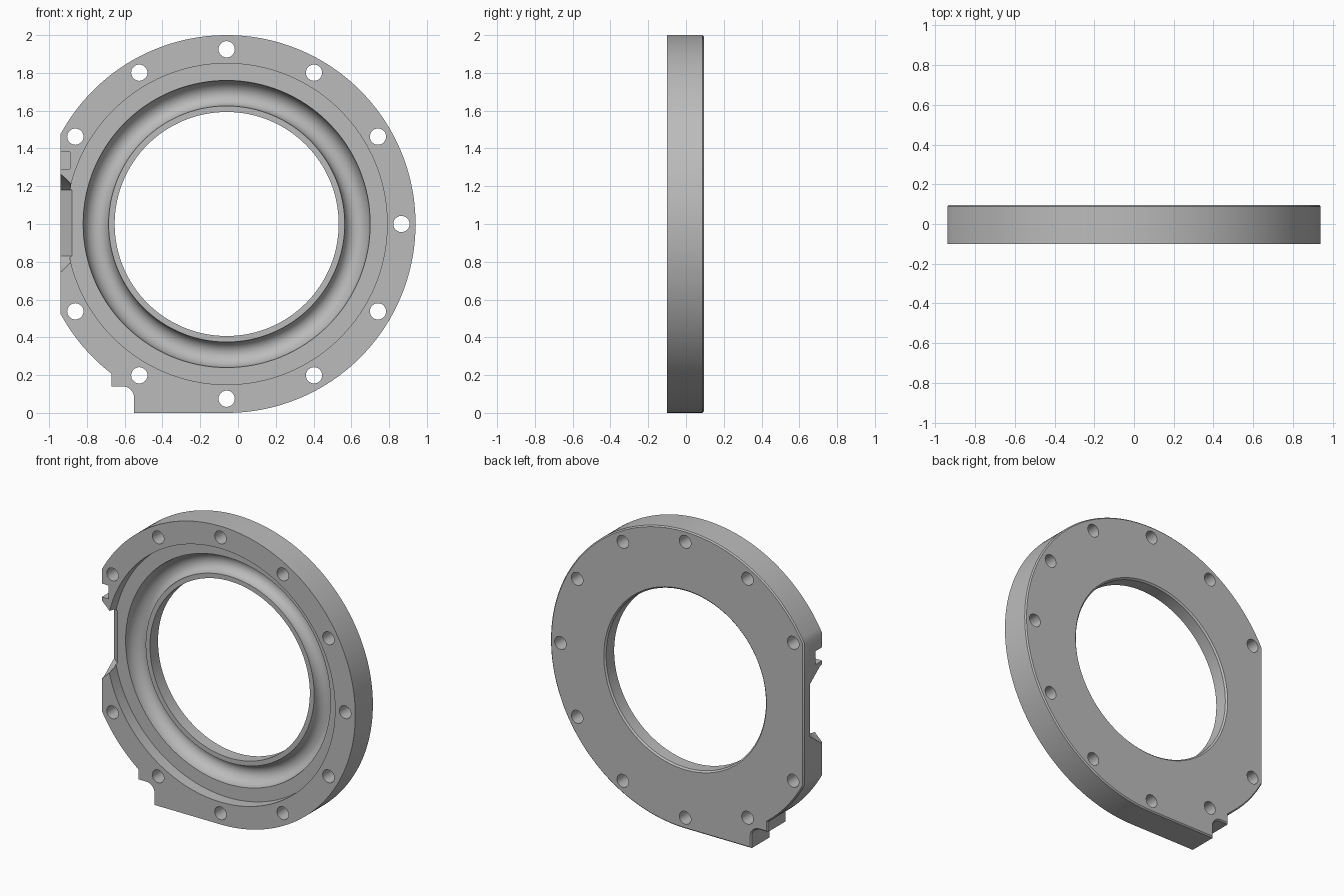
import bpy, bmesh, math
from mathutils import Matrix, Vector

cube = bpy.data.objects.get("Cube")
if cube:
    bpy.data.objects.remove(cube, do_unlink=True)

CX, CZ = -0.06, 1.0            # ring centre
FRONT, BACK = -0.10, 0.095     # plate faces
FLAT_X = -0.94                 # flat on the side

metal = bpy.data.materials.new("light grey metal")
metal.use_nodes = True
grey = (0.5, 0.5, 0.5, 1)
metal.diffuse_color = grey
metal.node_tree.nodes["Principled BSDF"].inputs["Base Color"].default_value = grey


def make_object(name, bm):
    bmesh.ops.recalc_face_normals(bm, faces=bm.faces)
    mesh = bpy.data.meshes.new(name)
    bm.to_mesh(mesh)
    bm.free()
    mesh.materials.append(metal)
    obj = bpy.data.objects.new(name, mesh)
    bpy.context.collection.objects.link(obj)
    return obj


def arc(cx, cz, r, start, end, steps):
    """Points on an arc, angles in degrees."""
    angles = [math.radians(start + (end - start) * i / steps) for i in range(steps + 1)]
    return [(cx + r * math.cos(a), cz + r * math.sin(a)) for a in angles]


def hull(name, points):
    bm = bmesh.new()
    for p in points:
        bm.verts.new(p)
    bmesh.ops.convex_hull(bm, input=bm.verts)
    return make_object(name, bm)


# Plate outline: round rim, corner tab with a fillet, side flat
flat_angle = math.degrees(math.acos(FLAT_X - CX))
tab_angle = math.degrees(math.acos(-0.61))
outline = arc(CX, CZ, 1.0, flat_angle, -90, 120)
outline += [(-0.55, 0.0)]
outline += arc(-0.61, 0.08, 0.06, 0, 90, 8)
outline += [(-0.67, 0.14)]
outline += arc(CX, CZ, 1.0, 360 - tab_angle, 360 - flat_angle, 12)

bm = bmesh.new()
face = bm.faces.new([bm.verts.new((x, FRONT, z)) for x, z in outline])
extruded = bmesh.ops.extrude_face_region(bm, geom=[face])["geom"]
bmesh.ops.translate(bm, vec=(0, BACK - FRONT, 0),
                    verts=[v for v in extruded if isinstance(v, bmesh.types.BMVert)])
bmesh.ops.recalc_face_normals(bm, faces=bm.faces)
rim = [e for e in bm.edges if all(v.co.y > BACK - 0.001 for v in e.verts)]
bmesh.ops.bevel(bm, geom=rim, offset=0.008, segments=1, affect='EDGES')
plate = make_object("flange_plate", bm)

# Turned cutter: recess, round groove, inner lip and chamfered bore
profile = [(0, -0.2), (0.85, -0.2), (0.85, -0.02), (0.76, -0.02)]
for i in range(1, 15):
    a = math.pi * i / 15
    profile.append((0.6925 + 0.0675 * math.cos(a),
                    -0.02 + 0.02 * i / 15 + 0.075 * math.sin(a)))
profile += [(0.625, 0.0), (0.593, 0.0), (0.593, 0.085), (0.605, 0.097), (0.605, 0.2), (0, 0.2)]
bm = bmesh.new()
verts = [bm.verts.new((CX + r, y, CZ)) for r, y in profile]
edges = [bm.edges.new(pair) for pair in zip(verts, verts[1:])]
bmesh.ops.spin(bm, geom=verts + edges, cent=(CX, 0, CZ), axis=(0, 1, 0),
               angle=math.tau, steps=128)
bmesh.ops.remove_doubles(bm, verts=bm.verts, dist=0.0001)
bore = make_object("bore_cutter", bm)

# Bolt holes, one position left out at the flat
bm = bmesh.new()
for i in range(12):
    if i == 6:
        continue
    a = math.radians(30 * i)
    place = Vector((CX + 0.925 * math.cos(a), 0, CZ + 0.925 * math.sin(a)))
    bmesh.ops.create_cone(bm, cap_ends=True, segments=32, radius1=0.043, radius2=0.043, depth=0.5,
                          matrix=Matrix.Translation(place) @ Matrix.Rotation(math.pi / 2, 4, 'X'))
holes = make_object("bolt_hole_cutter", bm)

# Flared side notch with a ramped floor
notch = hull("side_notch_cutter", [
    (x, y, z)
    for x, y, low, high in ((-0.87, -0.12, 0.805, 1.205), (-0.87, -0.0283, 0.83, 1.18),
                            (-1.0, -0.12, 0.68, 1.33), (-1.0, 0.08, 0.83, 1.18))
    for z in (low, high)])

# Small square slot above the notch
slot = hull("small_slot_cutter", [(x, y, z) for x in (-1.0, -0.89)
                                  for y in (-0.2, -0.03) for z in (1.29, 1.38)])

# Cut everything out of the plate
bpy.context.view_layer.objects.active = plate
for obj in bpy.context.selected_objects:
    obj.select_set(False)
plate.select_set(True)
for cutter in (bore, holes, notch, slot):
    mod = plate.modifiers.new(cutter.name, 'BOOLEAN')
    mod.operation = 'DIFFERENCE'
    mod.solver = 'EXACT'
    mod.object = cutter
    bpy.ops.object.modifier_apply(modifier=mod.name)
    bpy.data.objects.remove(cutter, do_unlink=True)

bpy.ops.object.shade_smooth_by_angle(angle=math.radians(30))
